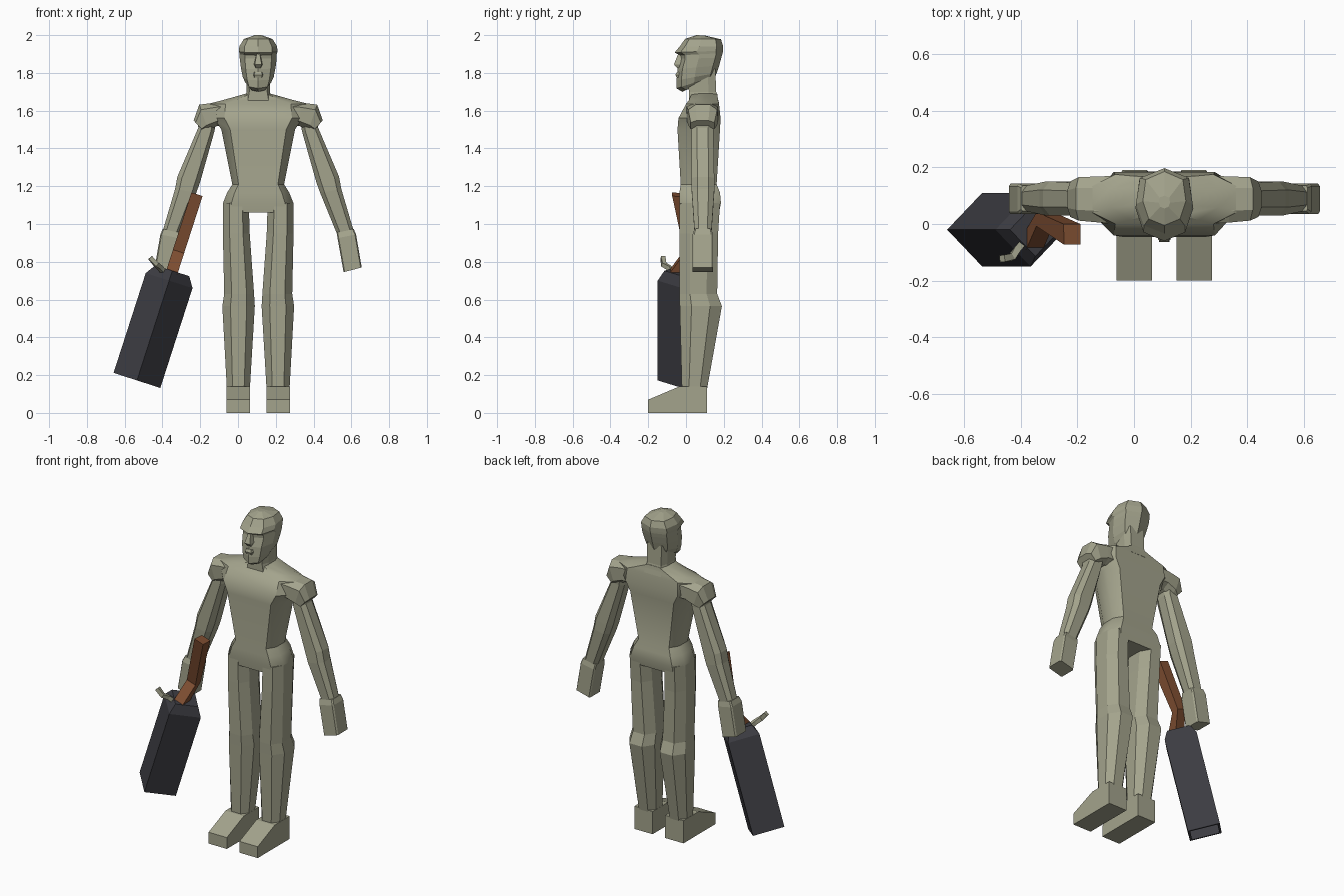
import bpy, bmesh, math
from mathutils import Vector

CX = 0.107  # body centre line


def material(name, rgb):
    m = bpy.data.materials.new(name)
    m.diffuse_color = (*rgb, 1)
    return m


BODY = material("stone_green", (0.37, 0.37, 0.265))
METAL = material("dark_metal", (0.046, 0.046, 0.055))
WOOD = material("brown_wood", (0.215, 0.078, 0.032))


def loft(name, rings, mat, smooth=None):
    """Skin a list of equal-length point rings and cap both ends."""
    bm = bmesh.new()
    vs = [[bm.verts.new(p) for p in r] for r in rings]
    n = len(vs[0])
    for a, b in zip(vs, vs[1:]):
        for i in range(n):
            j = (i + 1) % n
            bm.faces.new((a[i], a[j], b[j], b[i]))
    bm.faces.new(vs[0][::-1])
    bm.faces.new(vs[-1])
    bmesh.ops.recalc_face_normals(bm, faces=bm.faces)
    me = bpy.data.meshes.new(name)
    bm.to_mesh(me)
    bm.free()
    me.materials.append(mat)
    ob = bpy.data.objects.new(name, me)
    bpy.context.collection.objects.link(ob)
    if smooth:
        bpy.ops.object.select_all(action='DESELECT')
        ob.select_set(True)
        bpy.context.view_layer.objects.active = ob
        bpy.ops.object.shade_smooth_by_angle(angle=math.radians(smooth))
    return ob


def ring(a, b, y0, y1, c=0.2, k=0.25, s=1):
    """Chamfered rectangle spanning a to b (x from centre line, z) and y0 to y1."""
    shape = [(0, k), (0, 1 - k), (c, 1), (1 - c, 1), (1, 1 - k), (1, k), (1 - c, 0), (c, 0)]
    return [(CX + s * (a[0] + t * (b[0] - a[0])), y0 + v * (y1 - y0),
             a[1] + t * (b[1] - a[1])) for t, v in shape]


def level(z, w, y0, y1, c=0.12, k=0.28):
    return ring((-w, z), (w, z), y0, y1, c, k)


# torso, from pelvis to neck base
loft("torso", [
    level(1.06, 0.183, -0.03, 0.175), level(1.11, 0.187, -0.035, 0.185),
    level(1.165, 0.165, -0.035, 0.18), level(1.21, 0.137, -0.028, 0.162),
    level(1.50, 0.195, -0.045, 0.18), level(1.56, 0.235, -0.04, 0.183),
    level(1.635, 0.27, 0.0, 0.175, 0.18), level(1.655, 0.19, 0.015, 0.17, 0.18),
    level(1.69, 0.066, 0.03, 0.165, 0.2)], BODY, 35)

# neck
loft("neck", [level(1.64, 0.075, 0.015, 0.175), level(1.70, 0.062, 0.015, 0.16),
              level(1.82, 0.065, 0.01, 0.155)], BODY)


# head: rings of front z, back z, half width, front y, back y
def head_ring(zf, zb, w, yf, yb):
    half = [(0, 0), (0.72, 0.12), (1, 0.45), (0.86, 0.85), (0, 1)]
    pts = half + [(-u, v) for u, v in half[3:0:-1]]
    return [(CX + u * w, yf + v * (yb - yf), zf + v * (zb - zf)) for u, v in pts]


loft("head", [head_ring(*r) for r in [
    (1.70, 1.775, 0.05, -0.02, 0.15), (1.718, 1.785, 0.068, -0.05, 0.157),
    (1.76, 1.80, 0.082, -0.05, 0.163), (1.82, 1.84, 0.092, -0.045, 0.176),
    (1.875, 1.88, 0.098, -0.03, 0.187), (1.893, 1.905, 0.098, -0.033, 0.194),
    (1.908, 1.918, 0.102, -0.06, 0.197), (1.94, 1.94, 0.10, -0.033, 0.197),
    (1.98, 1.978, 0.076, -0.005, 0.185), (2.0, 1.998, 0.02, 0.055, 0.10)]], BODY)

# nose and lips
loft("nose", [[(CX + u * w, y, z) for u, y in ((-1, 0.0), (1, 0.0), (0.7, yf), (-0.7, yf))]
              for z, w, yf in ((1.825, 0.018, -0.045), (1.845, 0.026, -0.064),
                               (1.90, 0.012, -0.042))], BODY)
loft("lips", [[(CX + u * w, y, z) for u, y in ((-1, 0.0), (1, 0.0), (0.6, yf), (-0.6, yf))]
              for z, w, yf in ((1.775, 0.03, -0.05), (1.79, 0.035, -0.056),
                               (1.805, 0.03, -0.048))], BODY)

# limbs, mirrored about the centre line
for s, side in ((1, "left"), (-1, "right")):
    loft(side + "_shoulder", [ring(*r, s=s) for r in [
        ((0.13, 1.52), (0.14, 1.65), 0.0, 0.17),
        ((0.215, 1.52), (0.23, 1.642), 0.005, 0.168),
        ((0.265, 1.495), (0.312, 1.632), 0.012, 0.165),
        ((0.29, 1.492), (0.342, 1.548), 0.025, 0.15)]], BODY)
    loft(side + "_arm", [ring(*r, s=s) for r in [
        ((0.22, 1.56), (0.325, 1.585), 0.03, 0.15),
        ((0.232, 1.49), (0.317, 1.51), 0.03, 0.145),
        ((0.308, 1.22), (0.428, 1.25), 0.03, 0.15),
        ((0.328, 1.165), (0.44, 1.185), 0.03, 0.15),
        ((0.418, 0.945), (0.505, 0.965), 0.045, 0.135)]], BODY)
    loft(side + "_hand", [ring(*r, 0.06, 0.08, s) for r in [
        ((0.415, 0.955), (0.505, 0.975), 0.045, 0.135),
        ((0.42, 0.925), (0.518, 0.945), 0.035, 0.142),
        ((0.452, 0.745), (0.548, 0.77), 0.035, 0.142)]], BODY)
    loft(side + "_leg", [ring((i, z), (o, z), y0, y1, 0.25, 0.28, s) for z, i, o, y0, y1 in [
        (1.11, 0.05, 0.187, -0.033, 0.18), (0.95, 0.045, 0.187, -0.035, 0.17),
        (0.63, 0.022, 0.180, -0.035, 0.165), (0.565, 0.018, 0.19, -0.033, 0.19),
        (0.13, 0.044, 0.166, -0.022, 0.112)]], BODY)
    profile = [(0.112, 0), (-0.2, 0), (-0.2, 0.07), (-0.035, 0.14), (0.112, 0.14)]
    loft(side + "_foot", [[(CX + s * d, y, z) for y, z in profile]
                          for d in (0.043, 0.168)], BODY)

# tilted frame of the held firearm
AXIS = Vector((0.307, 0, 0.952))
SIDE = Vector((0.952, 0, -0.307))
MUZZLE = Vector((-0.535, 0, 0.172))


def held(u, y, s):
    return MUZZLE + SIDE * u + AXIS * s + Vector((0, y, 0))


def diamond(r, s):
    return [held(u * r, -0.02 + v * r, s) for u, v in ((1, 0), (0, 1), (-1, 0), (0, -1))]


# hollow square barrel with a tapered breech
loft("barrel", [diamond(0.112, 0.30), diamond(0.112, 0), diamond(0.13, 0),
                diamond(0.13, 0.555), diamond(0.094, 0.61)], METAL)

# bent wooden stock
stock = [(-0.09, 0.60), (-0.02, 0.60), (0.042, 0.72), (0.0, 1.03), (-0.073, 1.035), (-0.008, 0.717)]
loft("stock", [[held(u, y, s) for y, s in stock] for u in (-0.031, 0.031)], WOOD)

# curved hammer lever
path = [Vector(p) for p in ((-0.385, -0.06, 0.735), (-0.412, -0.09, 0.768),
                            (-0.432, -0.118, 0.785), (-0.465, -0.122, 0.822))]
rings = []
for i, p in enumerate(path):
    d = path[min(i + 1, 3)] - path[max(i - 1, 0)]
    q = d.to_track_quat('Z', 'Y')
    rings.append([p + q @ Vector((u * 0.012, v * 0.012, 0))
                  for u, v in ((1, 1), (-1, 1), (-1, -1), (1, -1))])
loft("hammer", rings, BODY)
